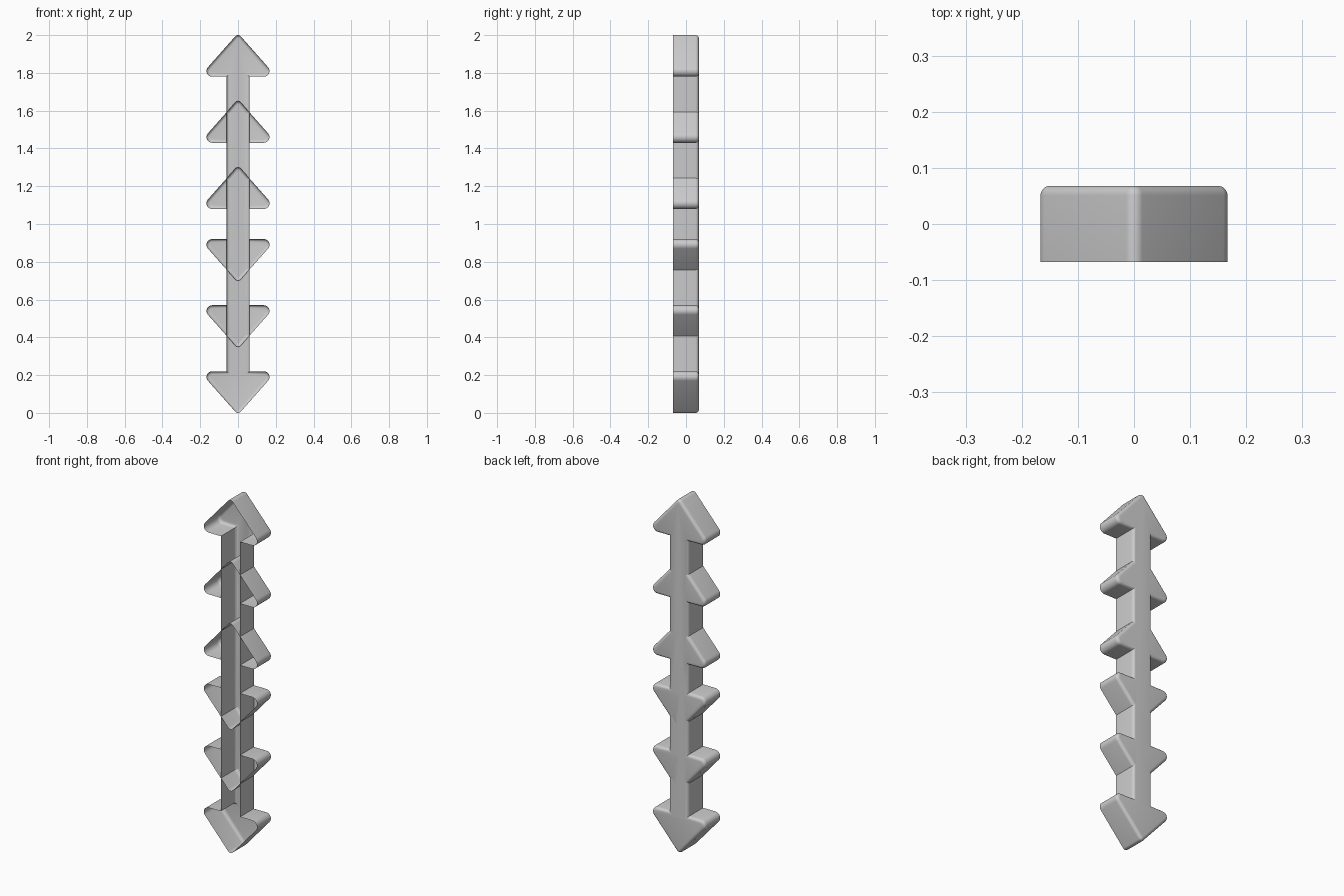
import bpy, bmesh
from math import sin, cos, pi, radians

if "Cube" in bpy.data.objects:
    bpy.data.objects.remove(bpy.data.objects["Cube"])

DEPTH = 0.068     # half thickness
ROUND = 0.017     # rounded back edge
SHAFT = 0.06      # half shaft width
SLANT = radians(41.6)


def arc(cx, cz, r, a0, a1, n):
    return [(cx + r * cos(a0 + (a1 - a0) * i / n),
             cz + r * sin(a0 + (a1 - a0) * i / n)) for i in range(n + 1)]


def outline(half, d):
    """Double-headed arrow outline, inset by d, from one mirrored quarter."""
    q = arc(0, half - 0.02, 0.02 - d, pi / 2, SLANT, 4)             # tip
    q += arc(0.137, half - 0.19, 0.03 - d, SLANT, -pi / 2, 8)       # barb
    q.append((SHAFT - d, half - 0.22 + d))                          # shaft joint
    right = q + [(x, -z) for x, z in reversed(q)]
    left = [(-x, z) for x, z in reversed(right[1:-1])]
    return right + left


def arrow_shell(name, half):
    """Hollow arrow: open at the front, closed with a rounded rim at the back."""
    bm = bmesh.new()
    steps = [(-DEPTH, 0)]
    for i in range(6):
        t = i / 5 * pi / 2
        steps.append((DEPTH - ROUND + ROUND * sin(t), ROUND * (1 - cos(t))))
    rings = [[bm.verts.new((x, y, z + 1)) for x, z in outline(half, d)]
             for y, d in steps]
    n = len(rings[0])
    for a, b in zip(rings, rings[1:]):
        for i in range(n):
            j = (i + 1) % n
            bm.faces.new((a[i], b[i], b[j], a[j]))
    bm.faces.new(rings[-1])
    bm.normal_update()
    # back cap must face +y
    bm.faces.ensure_lookup_table()
    bmesh.ops.recalc_face_normals(bm, faces=bm.faces)
    if bm.faces[-1].normal.y < 0:
        bmesh.ops.reverse_faces(bm, faces=bm.faces)
    mesh = bpy.data.meshes.new(name)
    bm.to_mesh(mesh)
    bm.free()
    ob = bpy.data.objects.new(name, mesh)
    bpy.context.collection.objects.link(ob)
    bpy.ops.object.select_all(action='DESELECT')
    ob.select_set(True)
    bpy.context.view_layer.objects.active = ob
    bpy.ops.object.shade_smooth_by_angle(angle=radians(35))


# Three nested double arrows sharing one shaft line
for name, half in (("long_arrow", 1.0), ("middle_arrow", 0.65), ("short_arrow", 0.30)):
    arrow_shell(name, half)
